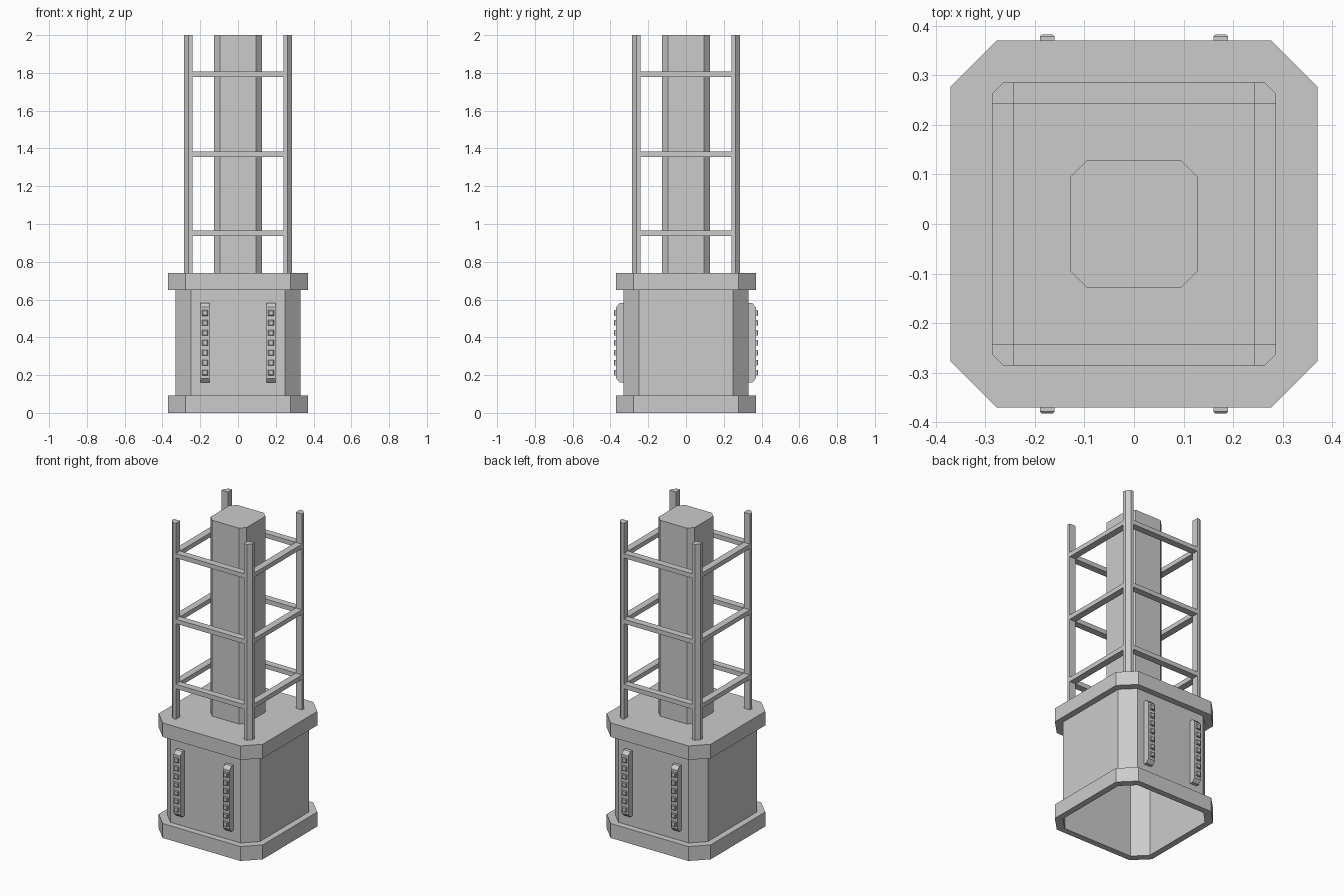
import bpy, bmesh
from mathutils import Vector

if "Cube" in bpy.data.objects:
    bpy.data.objects.remove(bpy.data.objects["Cube"])


def loft(name, rings, cap_start=False, cap_end=True, closed=False):
    """Skin equal-length rings of points, with optional end caps."""
    bm = bmesh.new()
    rows = [[bm.verts.new(p) for p in ring] for ring in rings]
    n = len(rows[0])
    pairs = list(zip(rows, rows[1:])) + ([(rows[-1], rows[0])] if closed else [])
    for a, b in pairs:
        for i in range(n):
            j = (i + 1) % n
            bm.faces.new((a[i], a[j], b[j], b[i]))
    if cap_start:
        bm.faces.new(rows[0][::-1])
    if cap_end:
        bm.faces.new(rows[-1])
    bmesh.ops.recalc_face_normals(bm, faces=bm.faces)
    mesh = bpy.data.meshes.new(name)
    bm.to_mesh(mesh)
    bm.free()
    obj = bpy.data.objects.new(name, mesh)
    bpy.context.collection.objects.link(obj)
    return obj


def octagon(half, flat, z):
    """Square of the given half width with its corners cut off."""
    h, f = half, flat
    return [(h, -f, z), (h, f, z), (f, h, z), (-f, h, z),
            (-h, f, z), (-h, -f, z), (-f, -h, z), (f, -h, z)]


def box(name, x0, x1, y0, y1, z0, z1):
    return loft(name, [[(x0, y0, z), (x1, y0, z), (x1, y1, z), (x0, y1, z)]
                       for z in (z0, z1)], cap_start=True)


# Hollow base: lower collar, open-bottomed body, capped upper collar
BODY, COLLAR = (0.33, 0.25), (0.37, 0.277)
loft("lower_collar", [octagon(*BODY, 0), octagon(*COLLAR, 0),
                      octagon(*COLLAR, 0.093), octagon(*BODY, 0.093)], cap_end=False)
loft("base_body", [octagon(*BODY, 0), octagon(*BODY, 0.65)], cap_end=False)
loft("upper_collar", [octagon(*BODY, 0.65), octagon(*COLLAR, 0.65),
                      octagon(*COLLAR, 0.74)])

# Central column
loft("column", [octagon(0.128, 0.095, 0.74), octagon(0.128, 0.095, 2.0)])

# Corner posts with a cut outer corner
IN, OUT, CUT = 0.242, 0.286, 0.263
post = [(IN, IN), (OUT, IN), (OUT, CUT), (CUT, OUT), (IN, OUT)]
for sx in (-1, 1):
    for sy in (-1, 1):
        loft("corner_post", [[(sx * x, sy * y, z) for x, y in post]
                             for z in (0.74, 2.0)])

# Three levels of rails between the posts
for z in (0.951, 1.37, 1.792):
    z0, z1 = z - 0.0145, z + 0.0145
    for s in (-1, 1):
        a, b = sorted((s * IN, s * OUT))
        box("cross_rail", -IN, IN, a, b, z0, z1)
        box("side_rail", a, b, -IN, IN, z0, z1)

# Vertical strips with studs on the front and back
strip = [(0.33, 0.16), (0.35, 0.16), (0.37, 0.182),
         (0.37, 0.56), (0.35, 0.582), (0.33, 0.582)]
for sy in (-1, 1):
    for cx in (-0.175, 0.175):
        loft("stud_strip", [[(cx + d, sy * y, z) for y, z in strip]
                            for d in (-0.024, 0.024)], cap_start=True)
        for i in range(7):
            cz = 0.213 + i * 0.0527
            loft("stud", [[(cx + u * r, sy * y, cz + v * r)
                           for u, v in ((-1, -1), (1, -1), (1, 1), (-1, 1))]
                          for y, r in ((0.37, 0.015), (0.378, 0.015), (0.382, 0.011))])
